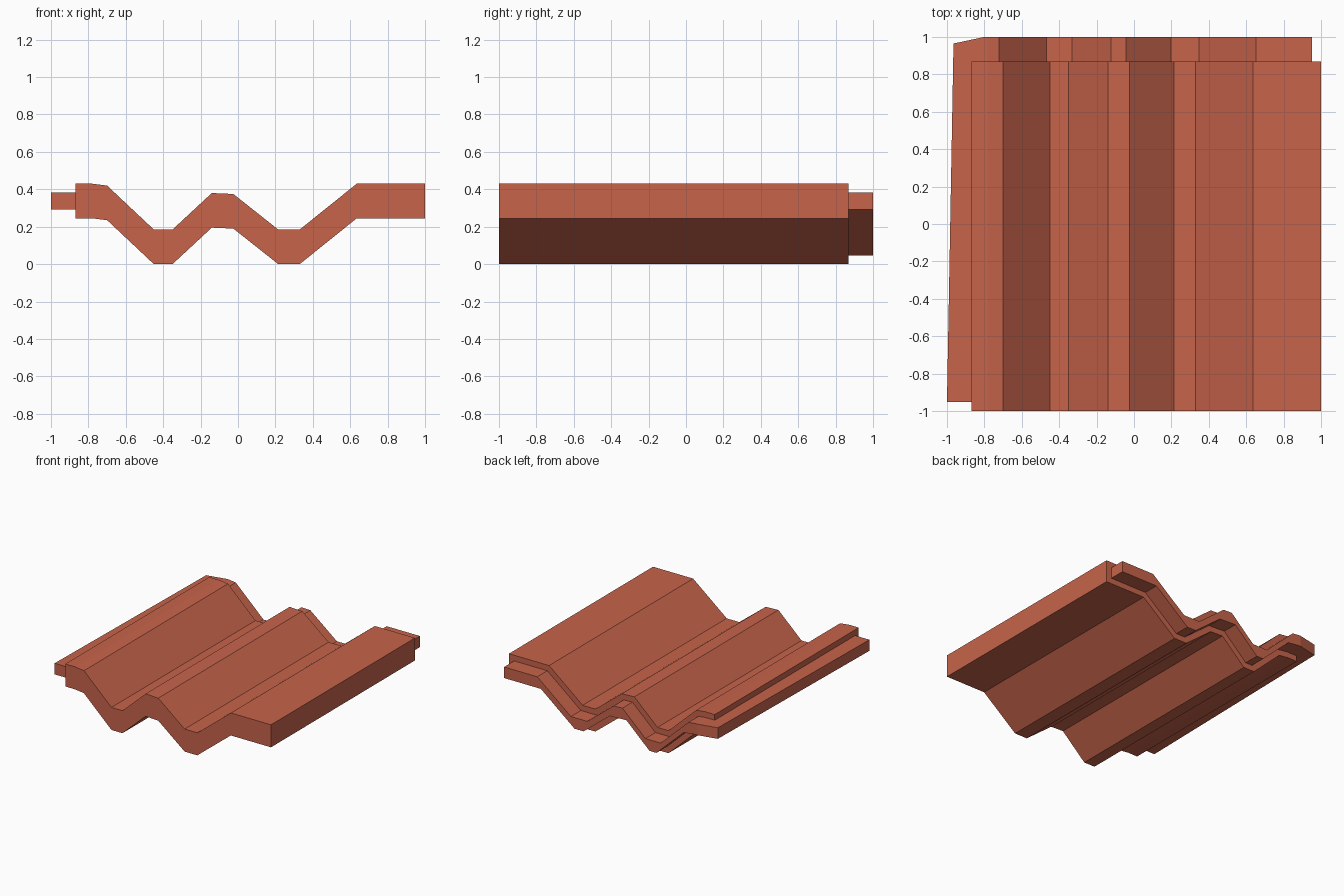
import bpy, bmesh
from mathutils import Vector

if "Cube" in bpy.data.objects:
    bpy.data.objects.remove(bpy.data.objects["Cube"])

# Wavy cross-section of the tile (upper line, x and z)
TOP = [(-0.87, 0.43), (-0.78, 0.43), (-0.70, 0.42), (-0.45, 0.185), (-0.35, 0.185),
       (-0.14, 0.38), (-0.025, 0.375), (0.215, 0.185), (0.33, 0.185), (0.635, 0.43), (1, 0.43)]
THICK, INSET = 0.185, 0.047
FRONT, BACK = -1.0, 0.87

bm = bmesh.new()

# Main body: profile extruded from front to back
outline = TOP + [(x, z - THICK) for x, z in reversed(TOP)]
near = [bm.verts.new((x, FRONT, z)) for x, z in outline]
far = [bm.verts.new((x, BACK, z)) for x, z in outline]
n = len(outline)
bm.faces.new(near)
back_face = bm.faces.new(far)
for i in range(n):
    f = bm.faces.new((near[i], near[(i + 1) % n], far[(i + 1) % n], far[i]))
    if i == n - 1:
        left_face = f
bmesh.ops.recalc_face_normals(bm, faces=bm.faces[:])


def interlock(face, offset):
    """Inset an end face and push it out to form a thin overlapping lip."""
    bmesh.ops.inset_region(bm, faces=[face], thickness=INSET, use_even_offset=True)
    new = bmesh.ops.extrude_discrete_faces(bm, faces=[face])["faces"][0]
    bmesh.ops.translate(bm, verts=new.verts[:], vec=Vector(offset))
    return new


# Back lip and left side lip
back_lip = interlock(back_face, (0, 1 - BACK, 0))
left_lip = interlock(left_face, (-0.13, 0, 0))


def end_wall(lip, axis, sign):
    """Side wall of a lip at its extreme along one axis."""
    edge = max(lip.edges, key=lambda e: sign * (e.verts[0].co + e.verts[1].co)[axis])
    return next(f for f in edge.link_faces if f is not lip), edge


# Join the two lips around the back left corner
back_wall, back_edge = end_wall(back_lip, 0, -1)
left_wall, left_edge = end_wall(left_lip, 1, 1)
for v in back_edge.verts:
    v.co.x = -0.80
for v in left_edge.verts:
    v.co.x, v.co.y = -0.965, 0.965
edges = list(back_wall.edges) + list(left_wall.edges)
bmesh.ops.delete(bm, geom=[back_wall, left_wall], context='FACES_ONLY')
bmesh.ops.bridge_loops(bm, edges=edges)
bmesh.ops.recalc_face_normals(bm, faces=bm.faces[:])

mesh = bpy.data.meshes.new("roof_tile")
bm.to_mesh(mesh)
bm.free()
tile = bpy.data.objects.new("roof_tile", mesh)
bpy.context.collection.objects.link(tile)

# Terracotta colour
clay = bpy.data.materials.new("terracotta")
clay.diffuse_color = (0.57, 0.127, 0.07, 1)
clay.use_nodes = True
clay.node_tree.nodes["Principled BSDF"].inputs["Base Color"].default_value = clay.diffuse_color
mesh.materials.append(clay)
